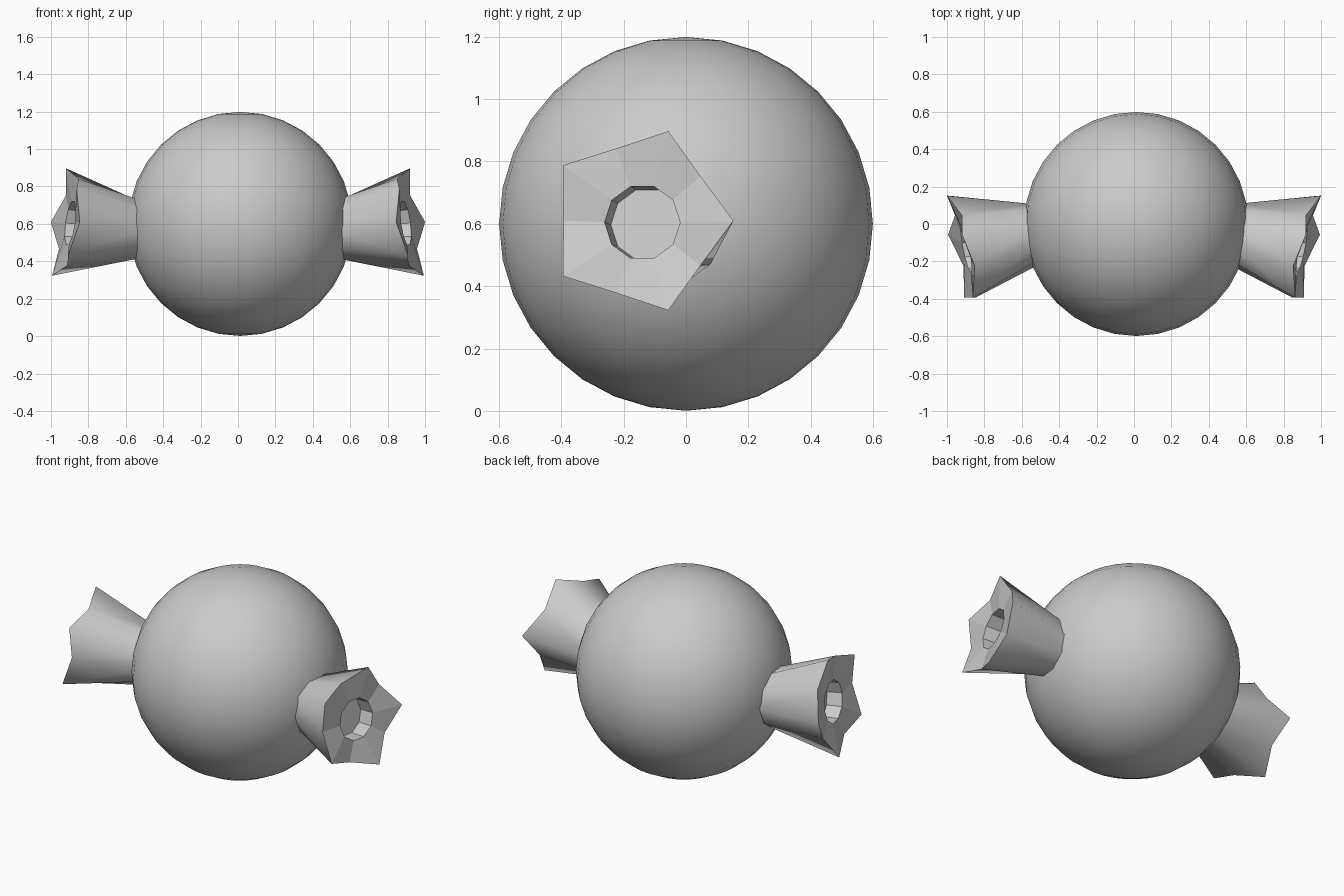
import bpy
import bmesh
from math import cos, sin, pi

cube = bpy.data.objects.get("Cube")
if cube:
    bpy.data.objects.remove(cube, do_unlink=True)

# One plain grey for the whole sweet
grey = bpy.data.materials.new("plain_grey")
grey.use_nodes = True
grey.diffuse_color = (0.6, 0.6, 0.6, 1)
grey.node_tree.nodes["Principled BSDF"].inputs["Base Color"].default_value = (0.6, 0.6, 0.6, 1)

SIDES = 10
TILT_Y, TILT_Z = 0.21, -0.13   # lean of the twisted ends


def ring(bm, side, centre, radii, recess=(0, 0)):
    """Tilted ten-point ring; radii and recess alternate between tips and valleys."""
    cx, cy, cz = centre
    verts = []
    for i in range(SIDES):
        a = 2 * pi * i / SIDES
        dy, dz = radii[i % 2] * cos(a), radii[i % 2] * sin(a)
        x = cx + TILT_Y * dy + TILT_Z * dz - recess[i % 2]
        verts.append(bm.verts.new((side * x, cy + dy, cz + dz)))
    return verts


def bridge(bm, a, b, smooth):
    for i in range(SIDES):
        j = (i + 1) % SIDES
        bm.faces.new((a[i], a[j], b[j], b[i])).smooth = smooth


def twisted_end(name, side):
    bm = bmesh.new()
    base = ring(bm, side, (0.54, -0.053, 0.567), (0.163, 0.163))
    star = ring(bm, side, (0.937, -0.15, 0.61), (0.302, 0.243), (0, 0.04))
    rim = ring(bm, side, (0.897, -0.14, 0.605), (0.121, 0.121))
    floor = ring(bm, side, (0.807, -0.123, 0.597), (0.118, 0.118))
    bm.faces.new(base)
    bridge(bm, base, star, True)     # flared skirt
    bridge(bm, star, rim, False)     # star-shaped end
    bridge(bm, rim, floor, False)    # faceted hole
    bm.faces.new(floor)
    bmesh.ops.recalc_face_normals(bm, faces=bm.faces)
    mesh = bpy.data.meshes.new(name)
    bm.to_mesh(mesh)
    bm.free()
    mesh.materials.append(grey)
    bpy.context.collection.objects.link(bpy.data.objects.new(name, mesh))


# Round body
bpy.ops.mesh.primitive_uv_sphere_add(segments=32, ring_count=16, radius=0.599,
                                     location=(0.012, 0, 0.6))
body = bpy.context.object
body.name = "round_body"
body.data.materials.append(grey)
bpy.ops.object.shade_smooth()

# Wrapper ends
twisted_end("left_wrapper_end", 1)
twisted_end("right_wrapper_end", -1)
